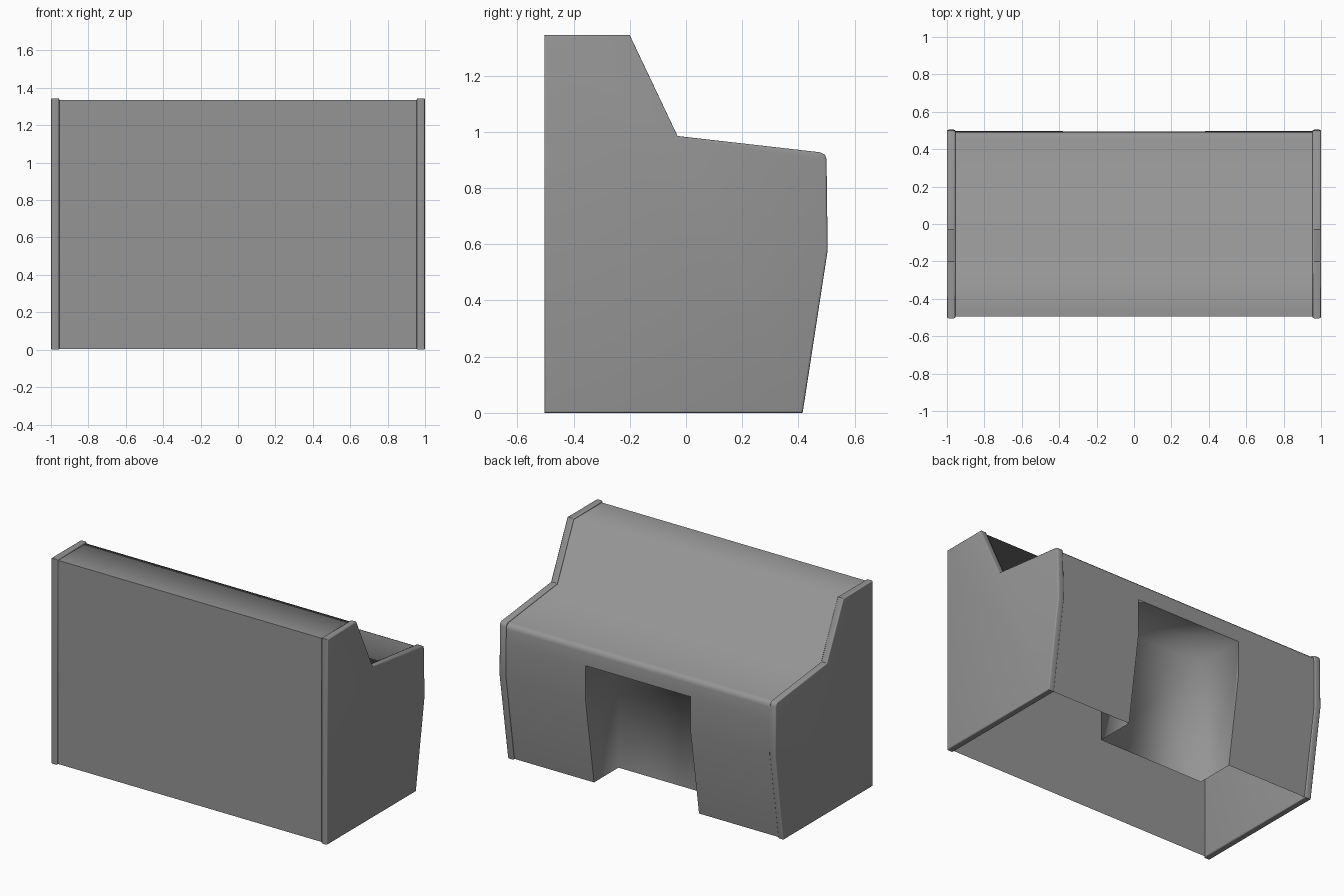
import bpy
import bmesh
import math

if "Cube" in bpy.data.objects:
    bpy.data.objects.remove(bpy.data.objects["Cube"], do_unlink=True)

grey = bpy.data.materials.new("mid grey")
grey.use_nodes = True
GREY = (0.3, 0.3, 0.3, 1.0)
grey.diffuse_color = GREY
grey.node_tree.nodes["Principled BSDF"].inputs["Base Color"].default_value = GREY


def finish(name, bm, smooth_angle):
    bmesh.ops.remove_doubles(bm, verts=bm.verts, dist=0.0005)
    mesh = bpy.data.meshes.new(name)
    bm.to_mesh(mesh)
    bm.free()
    mesh.materials.append(grey)
    obj = bpy.data.objects.new(name, mesh)
    bpy.context.collection.objects.link(obj)
    bpy.ops.object.select_all(action="DESELECT")
    obj.select_set(True)
    bpy.context.view_layer.objects.active = obj
    bpy.ops.object.shade_smooth_by_angle(angle=math.radians(smooth_angle))
    return obj


def add_face(bm, points):
    return bm.faces.new([bm.verts.new(p) for p in points])


def add_strip(bm, profile, x0, x1, skip=lambda a, b: False):
    """Sweep a (y, z) profile between two x positions."""
    for a, b in zip(profile, profile[1:]):
        if not skip(a, b):
            add_face(bm, [(x0, *a), (x1, *a), (x1, *b), (x0, *b)])


INNER_X = 0.957   # inside face of the end panels
KNEE_X = 0.38     # half width of the knee hole
KNEE_Z = 0.80
KNEE_Y = 0.155
LOW, MID = (0.408, 0.004), (0.496, 0.575)
KNEE_TOP = (0.494, KNEE_Z)

# Console shell: front wall, top, sloped face, desk and back wall, open below
shell = [(-0.495, 0.004), (-0.495, 1.336), (-0.205, 1.336), (-0.036, 0.978),
         (0.462, 0.92), (0.478, 0.914), (0.489, 0.903), (0.493, 0.885),
         KNEE_TOP, MID, LOW]


def in_knee_hole(a, b):
    return a[0] > 0 and a[1] <= KNEE_Z


bm = bmesh.new()
add_strip(bm, shell, -INNER_X, -KNEE_X)
add_strip(bm, shell, -KNEE_X, KNEE_X, skip=in_knee_hole)
add_strip(bm, shell, KNEE_X, INNER_X)
finish("console_shell", bm, 75)

# Knee hole lining: ceiling, inner wall and two cheeks, softly shaded
bm = bmesh.new()
inner_low, inner_top = (KNEE_Y, LOW[1]), (KNEE_Y, KNEE_Z)
add_strip(bm, [KNEE_TOP, inner_top, inner_low], -KNEE_X, KNEE_X)
cheek = [inner_low, LOW, MID, KNEE_TOP, inner_top]
add_face(bm, [(-KNEE_X, *p) for p in cheek])
add_face(bm, [(KNEE_X, *p) for p in reversed(cheek)])
finish("knee_hole", bm, 120)

# End panels, slightly proud of the shell, with rounded rims
panel = [(-0.504, 0), (-0.504, 1.344), (-0.2, 1.344), (-0.03, 0.985),
         (0.478, 0.927), (0.494, 0.919), (0.5, 0.902), (0.504, 0.578), (0.415, 0)]
for side, name in ((-1, "right_end_panel"), (1, "left_end_panel")):
    bm = bmesh.new()
    face = add_face(bm, [(side, *p) for p in panel])
    swept = bmesh.ops.extrude_face_region(bm, geom=[face], use_keep_orig=True)
    moved = [v for v in swept["geom"] if isinstance(v, bmesh.types.BMVert)]
    bmesh.ops.translate(bm, verts=moved, vec=(-side * 0.045, 0, 0))
    bmesh.ops.recalc_face_normals(bm, faces=bm.faces)
    rims = [e for e in bm.edges if abs(e.verts[0].co.x - e.verts[1].co.x) < 0.001]
    bmesh.ops.bevel(bm, geom=rims, offset=0.008, segments=3, profile=0.5,
                    affect="EDGES")
    finish(name, bm, 50)
